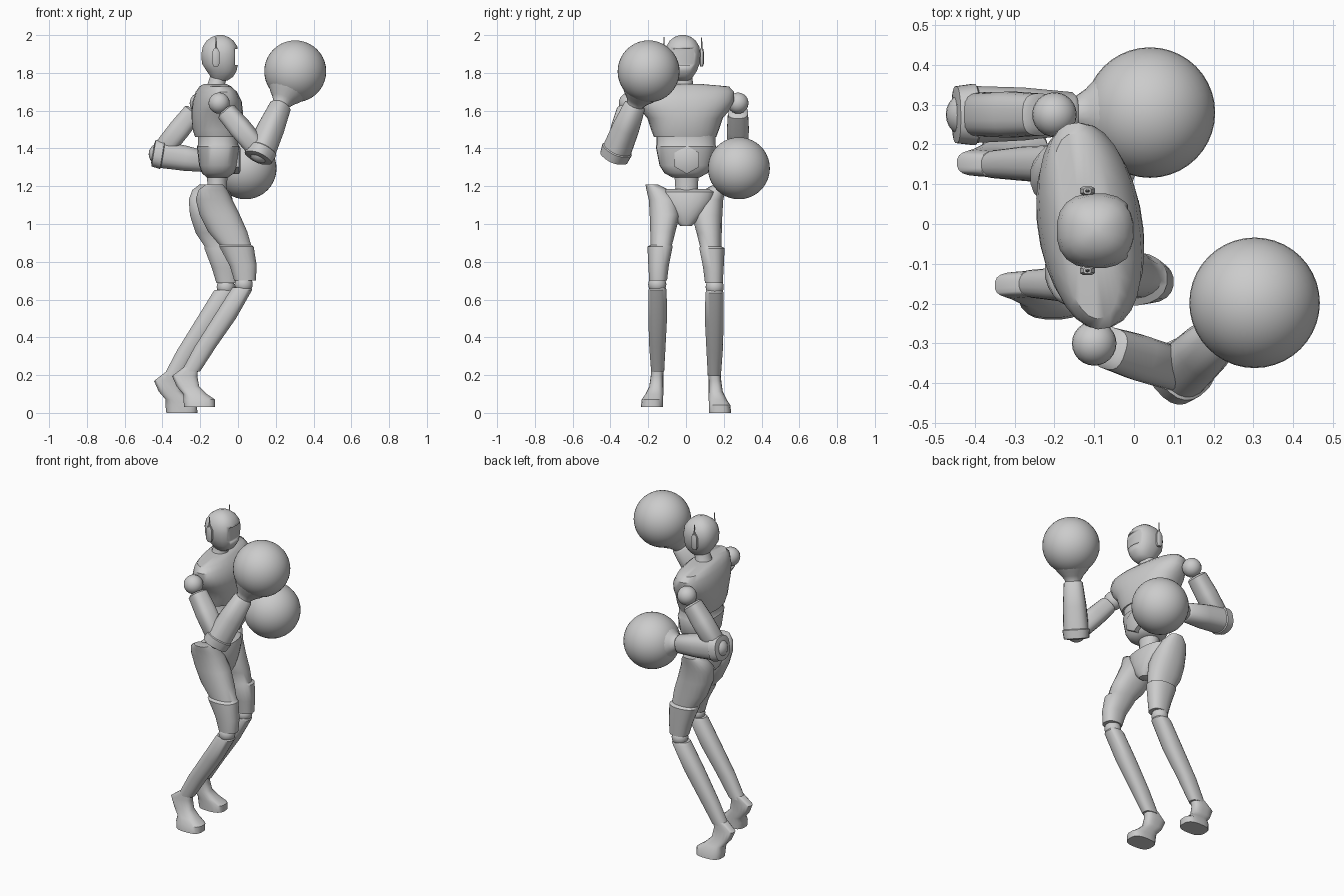
import bpy, bmesh, math
from mathutils import Vector

default_cube = bpy.data.objects.get("Cube")
if default_cube:
    bpy.data.objects.remove(default_cube, do_unlink=True)

grey = bpy.data.materials.new("plain grey")
grey.use_nodes = True
grey.diffuse_color = (0.6, 0.6, 0.6, 1)
grey.node_tree.nodes["Principled BSDF"].inputs["Base Color"].default_value = grey.diffuse_color
UP = Vector((0, 0, 1))


def finish(name, bm, angle=40):
    """Turn a bmesh into a smooth shaded grey object."""
    bmesh.ops.recalc_face_normals(bm, faces=bm.faces)
    mesh = bpy.data.meshes.new(name)
    bm.to_mesh(mesh)
    bm.free()
    obj = bpy.data.objects.new(name, mesh)
    bpy.context.collection.objects.link(obj)
    mesh.materials.append(grey)
    bpy.ops.object.select_all(action="DESELECT")
    obj.select_set(True)
    bpy.context.view_layer.objects.active = obj
    bpy.ops.object.shade_smooth_by_angle(angle=math.radians(angle))
    return obj


def loft(name, rings, axis=UP, yaw=0, sides=20, power=2.0):
    """Skin rings of (centre, radius u, radius v), all square to one axis."""
    axis = Vector(axis).normalized()
    if abs(axis.z) > 0.99:
        u = Vector((math.cos(yaw), math.sin(yaw), 0))
        v = Vector((-math.sin(yaw), math.cos(yaw), 0))
    else:
        u = axis.cross(UP).normalized()
        v = u.cross(axis)

    def rounded(value):
        return math.copysign(abs(value) ** (2 / power), value)

    bm = bmesh.new()
    loops = []
    for centre, ru, rv in rings:
        loop = []
        for i in range(sides):
            a = math.tau * (i + 0.5) / sides
            offset = u * ru * rounded(math.cos(a)) + v * rv * rounded(math.sin(a))
            loop.append(bm.verts.new(Vector(centre) + offset))
        loops.append(loop)
    for low, high in zip(loops, loops[1:]):
        for i in range(sides):
            j = (i + 1) % sides
            bm.faces.new((low[i], low[j], high[j], high[i]))
    bm.faces.new(loops[0])
    bm.faces.new(loops[-1])
    return finish(name, bm)


def ball(name, centre, radius, segments=24):
    bm = bmesh.new()
    bmesh.ops.create_uvsphere(bm, u_segments=segments, v_segments=segments // 2, radius=radius)
    bmesh.ops.translate(bm, vec=Vector(centre), verts=bm.verts)
    return finish(name, bm)


def box(name, centre, size):
    bm = bmesh.new()
    bmesh.ops.create_cube(bm, size=1)
    bmesh.ops.scale(bm, vec=size, verts=bm.verts)
    bmesh.ops.translate(bm, vec=centre, verts=bm.verts)
    return finish(name, bm)


def column(name, x, y, profile, **options):
    """Upright loft around one centre line from (z, forward shift, rx, ry)."""
    return loft(name, [((x + s, y, z), rx, ry) for z, s, rx, ry in profile], **options)


# Head with a recessed visor
head = column("head", -0.095, -0.017, [
    (1.76, 0, 0.04, 0.035), (1.78, 0.01, 0.06, 0.055), (1.81, 0.008, 0.08, 0.075),
    (1.85, 0, 0.097, 0.09), (1.9, 0, 0.1, 0.095), (1.94, 0, 0.092, 0.088),
    (1.97, 0, 0.072, 0.07), (1.99, 0, 0.045, 0.045), (2, 0, 0.015, 0.015)], power=2.4)
cutter = box("visor_cutter", (0.02, -0.017, 1.885), (0.07, 0.14, 0.085))
cut = head.modifiers.new("visor", "BOOLEAN")
cut.object = cutter
cut.solver = "EXACT"
bpy.context.view_layer.objects.active = head
bpy.ops.object.modifier_apply(modifier=cut.name)
bpy.data.objects.remove(cutter, do_unlink=True)

# Ear pods with aerials
for side, label in ((1, "left"), (-1, "right")):
    y = -0.017 + side * 0.1
    column(label + "_ear", -0.117, y, [
        (1.835, 0, 0.012, 0.008), (1.85, 0, 0.02, 0.012),
        (1.91, 0, 0.02, 0.012), (1.93, 0, 0.01, 0.008)], sides=8, power=3)
    column(label + "_aerial", -0.117, y, [(1.92, 0, 0.006, 0.005), (1.99, 0, 0.002, 0.002)], sides=6)

# Neck, chest, abdomen and waist
column("neck", -0.115, -0.012, [
    (1.7, 0, 0.065, 0.075), (1.74, 0, 0.047, 0.05), (1.79, 0.015, 0.045, 0.045)])
TWIST = 0.15
column("chest", -0.11, -0.005, [
    (1.46, 0, 0.115, 0.165), (1.5, 0, 0.127, 0.18), (1.56, 0, 0.132, 0.2),
    (1.6, 0, 0.13, 0.235), (1.65, 0, 0.122, 0.26), (1.7, -0.005, 0.1, 0.262),
    (1.728, -0.01, 0.075, 0.235), (1.74, -0.01, 0.06, 0.1)], yaw=TWIST, power=2.3, sides=28)
column("abdomen", -0.105, 0, [
    (1.245, -0.005, 0.055, 0.07), (1.27, 0, 0.085, 0.115), (1.31, 0, 0.1, 0.14),
    (1.41, 0, 0.112, 0.16), (1.42, 0, 0.105, 0.155), (1.47, 0, 0.105, 0.155)],
    yaw=TWIST / 2, power=2.4, sides=28)
loft("belly_plate", [((x, 0.005, 1.34), r, r) for x, r in
     ((-0.04, 0.075), (0.005, 0.075), (0.012, 0.062))], axis=(1, 0, 0), sides=6)
column("waist", -0.11, 0.003, [
    (1.12, -0.01, 0.07, 0.08), (1.19, 0, 0.052, 0.06), (1.26, 0, 0.055, 0.065)])
column("pelvis", -0.125, 0, [
    (0.99, 0.045, 0.03, 0.03), (1.02, 0.03, 0.06, 0.065), (1.07, 0.01, 0.088, 0.11),
    (1.13, 0, 0.098, 0.15), (1.17, 0, 0.085, 0.16), (1.185, 0, 0.06, 0.13)], power=2.3)


# Legs: one set of sections, the left one placed further back and lower
THIGH = [  # z, back x, front x, inner y, outer y
    (1.21, -0.17, -0.08, 0.15, 0.215), (1.18, -0.21, -0.055, 0.09, 0.21),
    (1.13, -0.225, -0.03, 0.04, 0.198), (1.05, -0.205, 0.01, 0.03, 0.193),
    (0.96, -0.16, 0.05, 0.055, 0.19), (0.89, -0.1, 0.07, 0.073, 0.188),
    (0.88, -0.1, 0.084, 0.07, 0.205), (0.78, -0.045, 0.1, 0.09, 0.2),
    (0.7, -0.02, 0.095, 0.1, 0.195)]
SHIN = [
    (0.665, -0.03, 0.07, 0.108, 0.192), (0.65, -0.04, 0.075, 0.102, 0.2),
    (0.5, -0.135, -0.01, 0.1, 0.2), (0.35, -0.23, -0.115, 0.108, 0.195),
    (0.22, -0.3, -0.2, 0.115, 0.185)]
FOOT = [
    (0.24, -0.29, -0.21, 0.117, 0.183), (0.195, -0.35, -0.215, 0.12, 0.187),
    (0.14, -0.325, -0.205, 0.12, 0.195), (0.1, -0.29, -0.165, 0.12, 0.215),
    (0.07, -0.29, -0.12, 0.12, 0.235), (0.03, -0.285, -0.12, 0.12, 0.24)]


def leg(label, side, setback, drop):
    def place(x, y, z):
        back = setback * min(1, 0.35 + max(0, 1.15 - z) * 1.8)
        return (x - back, side * y, z - drop * (1.21 - z) / 1.18)

    parts = (("thigh", THIGH, 2.3), ("shin", SHIN, 2.4), ("foot", FOOT, 2.8))
    for part, sections, power in parts:
        rings = [(place((back + front) / 2, (inner + outer) / 2, z),
                  (front - back) / 2, (outer - inner) / 2)
                 for z, back, front, inner, outer in sections]
        loft(f"{label}_{part}", rings, power=power)
    ball(label + "_knee", place(0.03, 0.152, 0.68), 0.048)


leg("right", -1, 0, 0)
leg("left", 1, 0.095, 0.03)


# Arms: shoulder ball, upper arm, elbow ball, forearm cuff and round glove
def arm(label, shoulder, elbow, glove):
    shoulder, elbow, glove = map(Vector, (shoulder, elbow, glove))

    def tube(part, start, end, profile, power):
        rings = [(start.lerp(end, t), r, r) for t, r in profile]
        loft(f"{label}_{part}", rings, axis=end - start, power=power)

    ball(label + "_shoulder", shoulder, 0.056)
    tube("upper_arm", shoulder, elbow, [
        (0.15, 0.04), (0.18, 0.053), (0.5, 0.058), (0.88, 0.056), (0.95, 0.04)], 2.8)
    ball(label + "_elbow", elbow, 0.058)
    tube("forearm", elbow, glove, [
        (-0.08, 0.05), (-0.07, 0.072), (0.03, 0.078), (0.04, 0.072),
        (0.3, 0.067), (0.57, 0.054), (0.59, 0.045)], 2.5)
    tube("glove_cuff", elbow, glove, [
        (0.55, 0.045), (0.6, 0.046), (0.65, 0.062), (0.7, 0.085), (0.77, 0.11)], 2)
    ball(label + "_glove", glove, 0.164, segments=40)


arm("right", (-0.1, -0.3, 1.64), (0.12, -0.37, 1.38), (0.303, -0.198, 1.808))
arm("left", (-0.2, 0.275, 1.64), (-0.415, 0.275, 1.37), (0.04, 0.28, 1.295))
